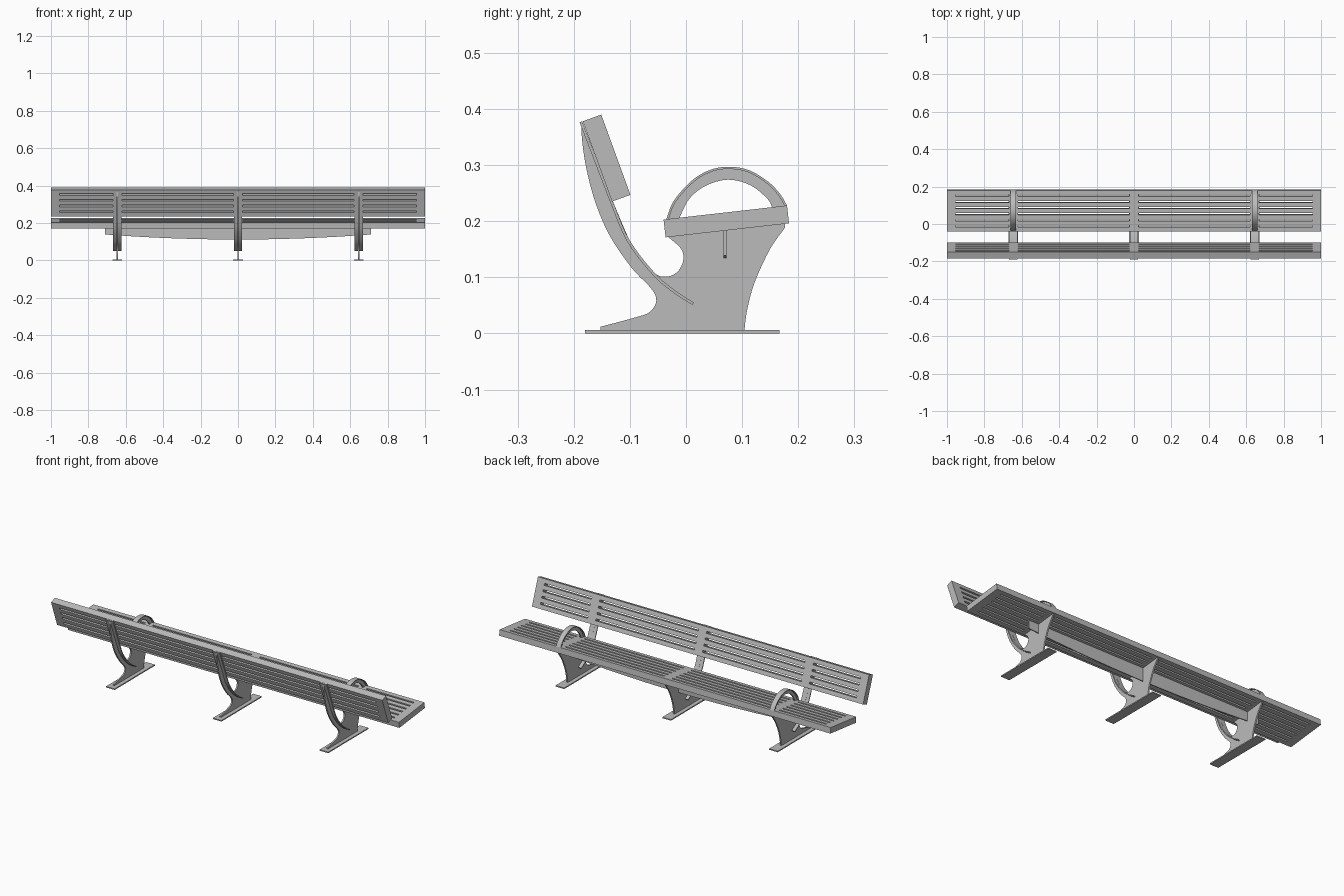
import bpy, bmesh, math
from mathutils import Vector

cube = bpy.data.objects.get("Cube")
if cube:
    bpy.data.objects.remove(cube, do_unlink=True)

steel = bpy.data.materials.new("grey_steel")
steel.use_nodes = True
GREY = (0.5, 0.5, 0.5, 1)
steel.diffuse_color = GREY
steel.node_tree.nodes["Principled BSDF"].inputs["Base Color"].default_value = GREY

LEGS = (-0.645, 0, 0.645)


def finish(name, bm):
    bmesh.ops.recalc_face_normals(bm, faces=bm.faces)
    me = bpy.data.meshes.new(name)
    bm.to_mesh(me)
    bm.free()
    me.materials.append(steel)
    ob = bpy.data.objects.new(name, me)
    bpy.context.collection.objects.link(ob)
    bpy.ops.object.select_all(action='DESELECT')
    ob.select_set(True)
    bpy.context.view_layer.objects.active = ob
    bpy.ops.object.shade_smooth_by_angle(angle=math.radians(30))
    return ob


def extrude(bm, faces, offset):
    geo = bmesh.ops.extrude_face_region(bm, geom=faces)["geom"]
    bmesh.ops.translate(bm, vec=offset, verts=[v for v in geo if isinstance(v, bmesh.types.BMVert)])


def curve(points, steps=5):
    """Smooth path through a few points."""
    p = [Vector(q) for q in points]
    p = [2 * p[0] - p[1]] + p + [2 * p[-1] - p[-2]]
    out = []
    for a, b, c, d in zip(p, p[1:], p[2:], p[3:]):
        for i in range(steps):
            t = i / steps
            out.append(0.5 * (2 * b + (c - a) * t + (2 * a - 5 * b + 4 * c - d) * t * t
                              + (3 * b - a - 3 * c + d) * t ** 3))
    return out + [p[-2]]


def plate(name, outline, x, width):
    """Side outline (y, z) extruded across x."""
    bm = bmesh.new()
    f = bm.faces.new([bm.verts.new((x - width / 2, q[0], q[1])) for q in outline])
    extrude(bm, [f], (width, 0, 0))
    return finish(name, bm)


def strip(name, path, x, width, thick):
    """Bent flat bar following a side path, thickened to its right."""
    other = []
    for i, q in enumerate(path):
        d = (path[min(i + 1, len(path) - 1)] - path[max(i - 1, 0)]).normalized()
        other.append(q + Vector((d.y, -d.x)) * thick)
    return plate(name, path + other[::-1], x, width)


def slotted_board(name, start, end, depth, slots, slot_width):
    """Board between two (y, z) points with rows of long slots."""
    start, end = Vector(start), Vector(end)
    along = end - start
    length = along.length
    along.normalize()
    xs = [-1, -0.955]
    for x in LEGS:
        xs += [x - 0.024, x + 0.024]
    xs += [0.955, 1]
    pitch = length / (slots + 0.7)
    vs = [0]
    for i in range(slots):
        mid = length / 2 + (i - (slots - 1) / 2) * pitch
        vs += [mid - slot_width / 2, mid + slot_width / 2]
    vs.append(length)
    bm = bmesh.new()
    grid = [[bm.verts.new((x, *(start + along * v))) for x in xs] for v in vs]
    faces = []
    for r in range(len(vs) - 1):
        for c in range(len(xs) - 1):
            if r % 2 and c % 2:
                continue
            faces.append(bm.faces.new((grid[r][c], grid[r][c + 1], grid[r + 1][c + 1], grid[r + 1][c])))
    n = Vector((along.y, -along.x)) * depth
    extrude(bm, faces, (0, n.x, n.y))
    return finish(name, bm)


# Seat and backrest
slotted_board("seat", (-0.04, 0.203), (0.18, 0.228), 0.032, 6, 0.009)
slotted_board("backrest", (-0.099, 0.247), (-0.151, 0.39), -0.035, 4, 0.01)

# Leg side profile
foot = curve([(-0.152, 0.012), (-0.092, 0.028), (-0.065, 0.038), (-0.053, 0.058), (-0.062, 0.08),
              (-0.097, 0.117), (-0.137, 0.176), (-0.163, 0.238), (-0.179, 0.301),
              (-0.186, 0.354), (-0.185, 0.378)])
inner = curve([(-0.131, 0.237), (-0.101, 0.167), (-0.078, 0.131), (-0.056, 0.107), (-0.036, 0.101),
               (-0.016, 0.109), (-0.005, 0.13), (-0.009, 0.151), (-0.033, 0.173)])
front = curve([(0.176, 0.188), (0.149, 0.149), (0.122, 0.09), (0.109, 0.042), (0.104, 0.005)])
leg_outline = [(-0.152, 0.005)] + foot + inner + [(-0.03, 0.18), (0.176, 0.2)] + front

# Back support strip: straight behind the backrest, then curving into the leg
support = [Vector((-0.185, 0.378))] + curve([(-0.131, 0.237), (-0.101, 0.167), (-0.056, 0.108),
                                              (-0.02, 0.077), (0.014, 0.055)])

for side, x in zip(("right", "middle", "left"), LEGS):
    plate(side + "_leg", leg_outline, x, 0.008)
    strip(side + "_back_support", support[::-1], x, 0.045, -0.005)
    plate(side + "_base_plate", [(-0.18, 0), (0.167, 0), (0.167, 0.006), (-0.18, 0.006)], x, 0.052)

# Armrests: thin arched web capped by a flat strip
arch = curve([(-0.035, 0.204), (-0.022, 0.236), (0.01, 0.272), (0.042, 0.291), (0.075, 0.297),
              (0.112, 0.291), (0.147, 0.27), (0.168, 0.248), (0.18, 0.228)])
opening = curve([(0.154, 0.224), (0.145, 0.24), (0.115, 0.264), (0.075, 0.274), (0.035, 0.263),
                 (0.006, 0.24), (-0.012, 0.206)])
for side, x in (("right", LEGS[0]), ("left", LEGS[2])):
    plate(side + "_armrest_web", arch + opening, x, 0.008)
    strip(side + "_armrest_cap", arch, x, 0.028, 0.004)

# Stiffening apron under the seat with a bowed lower edge
bm = bmesh.new()
HALF = 0.71
low = []
for i in range(25):
    t = i / 12 - 1
    low.append((HALF * t, 0.067, 0.112 + 0.027 * t * t))
ring = low + [(HALF, 0.067, 0.188), (-HALF, 0.067, 0.188)]
extrude(bm, [bm.faces.new([bm.verts.new(p) for p in ring])], (0, 0.005, 0))
finish("seat_apron", bm)
